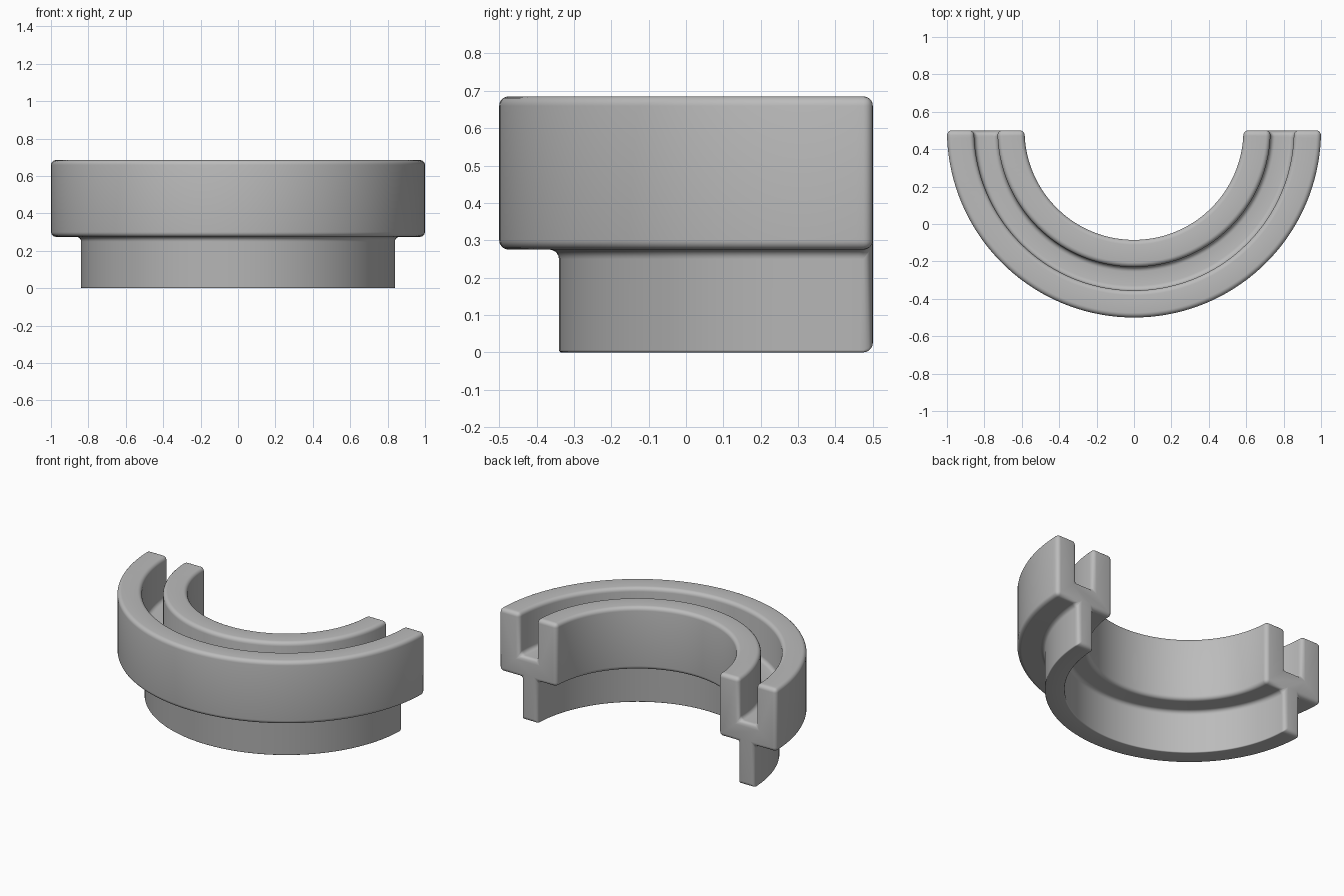
import bpy
import bmesh
import math
from mathutils import Matrix, Vector

cube = bpy.data.objects.get("Cube")
if cube:
    bpy.data.objects.remove(cube, do_unlink=True)

# Material
grey = bpy.data.materials.new("plain grey")
grey.use_nodes = True
colour = (0.5, 0.5, 0.5, 1)
grey.diffuse_color = colour
grey.node_tree.nodes["Principled BSDF"].inputs["Base Color"].default_value = colour

# Cross-section of the ring as (radius, height): channel on top, stem below
TOP, FLOOR, LEDGE = 0.685, 0.41, 0.275
profile = [
    (0.585, TOP), (0.585, LEDGE), (0.725, LEDGE), (0.725, 0),
    (0.84, 0), (0.84, LEDGE), (1, LEDGE), (1, TOP),
    (0.855, TOP), (0.855, FLOOR), (0.73, FLOOR), (0.73, TOP),
]
STEPS = 72
centre = Vector((0, 0.5, 0))

# Sweep the cross-section through a half turn
bm = bmesh.new()
rings = []
for i in range(STEPS + 1):
    turn = Matrix.Rotation(math.pi * (1 + i / STEPS), 4, "Z")
    rings.append([bm.verts.new(centre + turn @ Vector((r, 0, z))) for r, z in profile])
for a, b in zip(rings, rings[1:]):
    for j in range(len(profile)):
        k = (j + 1) % len(profile)
        bm.faces.new((a[j], a[k], b[k], b[j]))
bm.faces.new(rings[0])
bm.faces.new(reversed(rings[-1]))
bmesh.ops.recalc_face_normals(bm, faces=bm.faces)

# Round every crease, but keep the curved edges of the foot tight
weight = bm.edges.layers.float.new("bevel_weight_edge")
for e in bm.edges:
    if e.calc_face_angle() > math.radians(30):
        on_foot = all(v.co.z < 0.001 for v in e.verts)
        at_end = all(abs(v.co.y - centre.y) < 0.001 for v in e.verts)
        e[weight] = 0.25 if on_foot and not at_end else 1

mesh = bpy.data.meshes.new("half_ring_channel")
bm.to_mesh(mesh)
bm.free()
mesh.materials.append(grey)
half_ring = bpy.data.objects.new("half_ring_channel", mesh)
bpy.context.collection.objects.link(half_ring)

bevel = half_ring.modifiers.new("rounded_edges", "BEVEL")
bevel.limit_method = "WEIGHT"
bevel.width = 0.038
bevel.segments = 5

bpy.context.view_layer.objects.active = half_ring
half_ring.select_set(True)
bpy.ops.object.modifier_apply(modifier=bevel.name)
bpy.ops.object.shade_smooth_by_angle(angle=math.radians(35))
